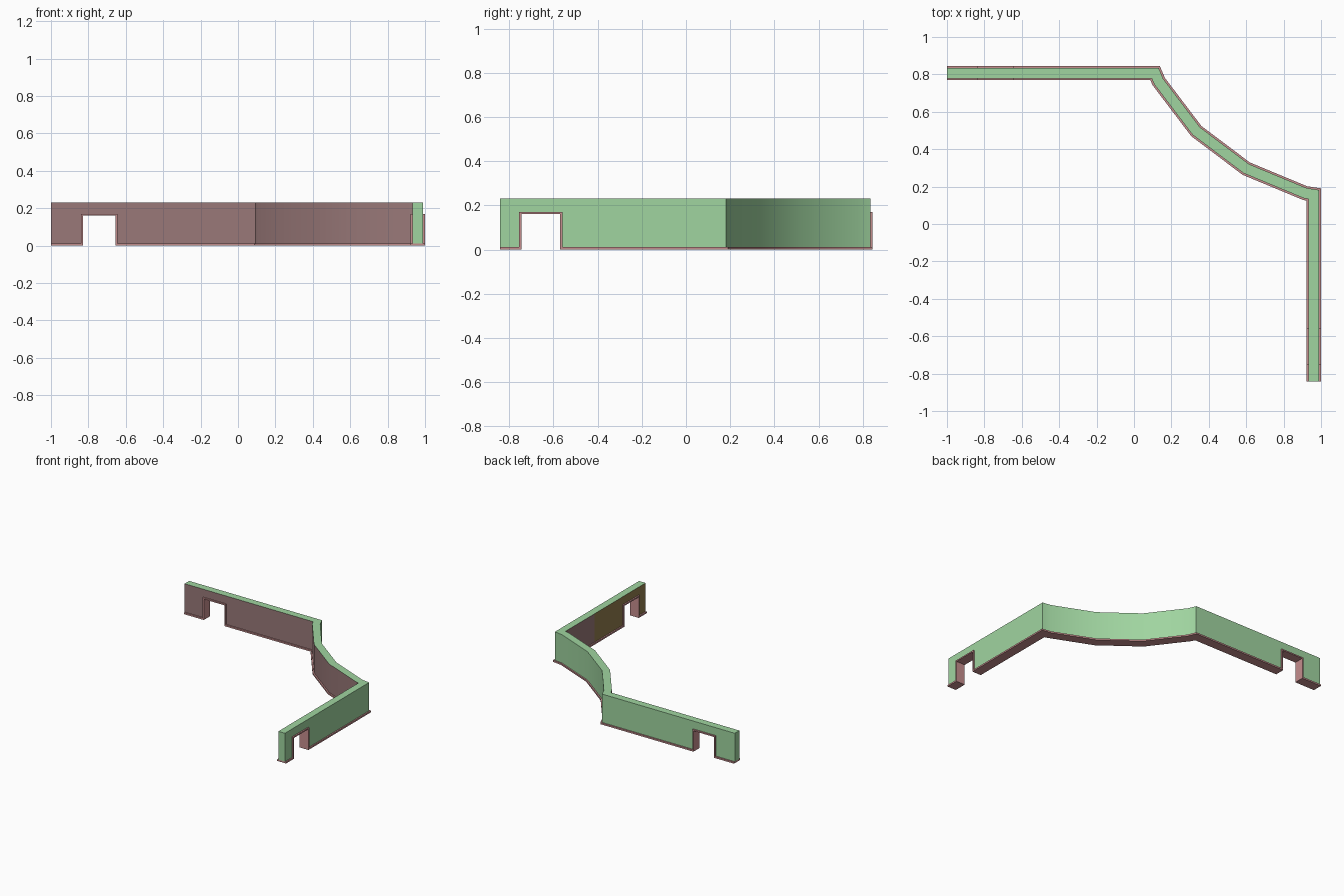
import bpy, bmesh
from mathutils import Vector

cube = bpy.data.objects.get("Cube")
if cube:
    bpy.data.objects.remove(cube)


def material(name, rgb):
    m = bpy.data.materials.new(name)
    m.use_nodes = True
    m.diffuse_color = (*rgb, 1)
    m.node_tree.nodes["Principled BSDF"].inputs["Base Color"].default_value = (*rgb, 1)
    return m


GREEN = material("pale_green", (0.35, 0.66, 0.35))
MAUVE = material("dusty_mauve", (0.32, 0.19, 0.19))
PINK = material("trim_pink", (0.56, 0.27, 0.27))
OLIVE = material("olive_brown", (0.29, 0.205, 0.075))

BASE, DOOR, TOP = 0.012, 0.17, 0.23
FRAME = 0.01
WALL_HALF, TRIM_HALF = 0.028, 0.038


def mitred_sides(points, half):
    """Outer and inner offset points along an open path."""
    pts = [Vector(p) for p in points]
    dirs = [(b - a).normalized() for a, b in zip(pts, pts[1:])]
    dirs = [dirs[0]] + dirs + [dirs[-1]]
    sides = []
    for p, d0, d1 in zip(pts, dirs, dirs[1:]):
        n0, n1 = Vector((-d0.y, d0.x)), Vector((-d1.y, d1.x))
        n = (n0 + n1).normalized()
        off = n * (half / n.dot(n0))
        sides.append((p + off, p - off))
    return sides


def ribbon(name, points, half, heights, gaps, mats, inner_rule=None):
    """Solid strip along a path in height rows; gaps lists (segment, row) cells left open."""
    sides = mitred_sides(points, half)
    bm = bmesh.new()
    verts, faces = {}, {}

    def vert(i, s, k):
        if (i, s, k) not in verts:
            verts[i, s, k] = bm.verts.new((*sides[i][s], heights[k]))
        return verts[i, s, k]

    for i in range(len(points) - 1):
        for k in range(len(heights) - 1):
            if (i, k) in gaps:
                continue
            j, t = i + 1, k + 1
            quads = [
                ((i, 0, k), (j, 0, k), (j, 0, t), (i, 0, t)),
                ((i, 1, k), (j, 1, k), (j, 1, t), (i, 1, t)),
                ((i, 0, k), (j, 0, k), (j, 1, k), (i, 1, k)),
                ((i, 0, t), (j, 0, t), (j, 1, t), (i, 1, t)),
                ((i, 0, k), (i, 1, k), (i, 1, t), (i, 0, t)),
                ((j, 0, k), (j, 1, k), (j, 1, t), (j, 0, t)),
            ]
            for q in quads:
                key = frozenset(q)
                # a face shared by two cells is internal, so drop it
                if key in faces:
                    del faces[key]
                else:
                    faces[key] = q
    for q in faces.values():
        f = bm.faces.new([vert(*c) for c in q])
        if inner_rule and all(c[1] == 1 for c in q):
            f.material_index = inner_rule(f.calc_center_median())
    bmesh.ops.recalc_face_normals(bm, faces=bm.faces[:])
    mesh = bpy.data.meshes.new(name)
    bm.to_mesh(mesh)
    bm.free()
    for m in mats:
        mesh.materials.append(m)
    obj = bpy.data.objects.new(name, mesh)
    bpy.context.collection.objects.link(obj)
    bpy.ops.object.select_all(action="DESELECT")
    obj.select_set(True)
    bpy.context.view_layer.objects.active = obj
    bpy.ops.object.shade_smooth_by_angle(angle=0.52)
    return obj


# Wall centre line: back run, curved corner, side run, with door edges included
BACK_Y, SIDE_X = 0.807, 0.961
back_door, side_door = (-0.84, -0.645), (-0.56, -0.755)
SPLIT_Y = -0.22
path = [(-1, BACK_Y), (back_door[0], BACK_Y), (back_door[1], BACK_Y),
        (0.113, BACK_Y), (0.132, 0.762), (0.333, 0.497), (0.6, 0.296),
        (0.915, 0.165), (SIDE_X, 0.158), (SIDE_X, SPLIT_Y),
        (SIDE_X, side_door[0]), (SIDE_X, side_door[1]), (SIDE_X, -0.842)]
door_cells = {(1, 0), (10, 0)}

# Wall: green outside, mauve inside, olive on the far part of the side run
ribbon("wall", path, WALL_HALF, [BASE, DOOR, TOP], door_cells,
       [GREEN, MAUVE, OLIVE], lambda c: 2 if c.y < SPLIT_Y else 1)

# Skirting under the wall
ribbon("base_trim", path, TRIM_HALF, [0, BASE], door_cells, [PINK])

# Door frames lining both openings
ax, bx = back_door
ribbon("back_door_frame", [(x, BACK_Y) for x in (ax, ax + FRAME, bx - FRAME, bx)],
       TRIM_HALF, [0, DOOR - FRAME, DOOR], {(1, 0)}, [PINK])
ay, by = side_door
ribbon("side_door_frame", [(SIDE_X, y) for y in (ay, ay - FRAME, by + FRAME, by)],
       TRIM_HALF, [0, DOOR - FRAME, DOOR], {(1, 0)}, [PINK])
